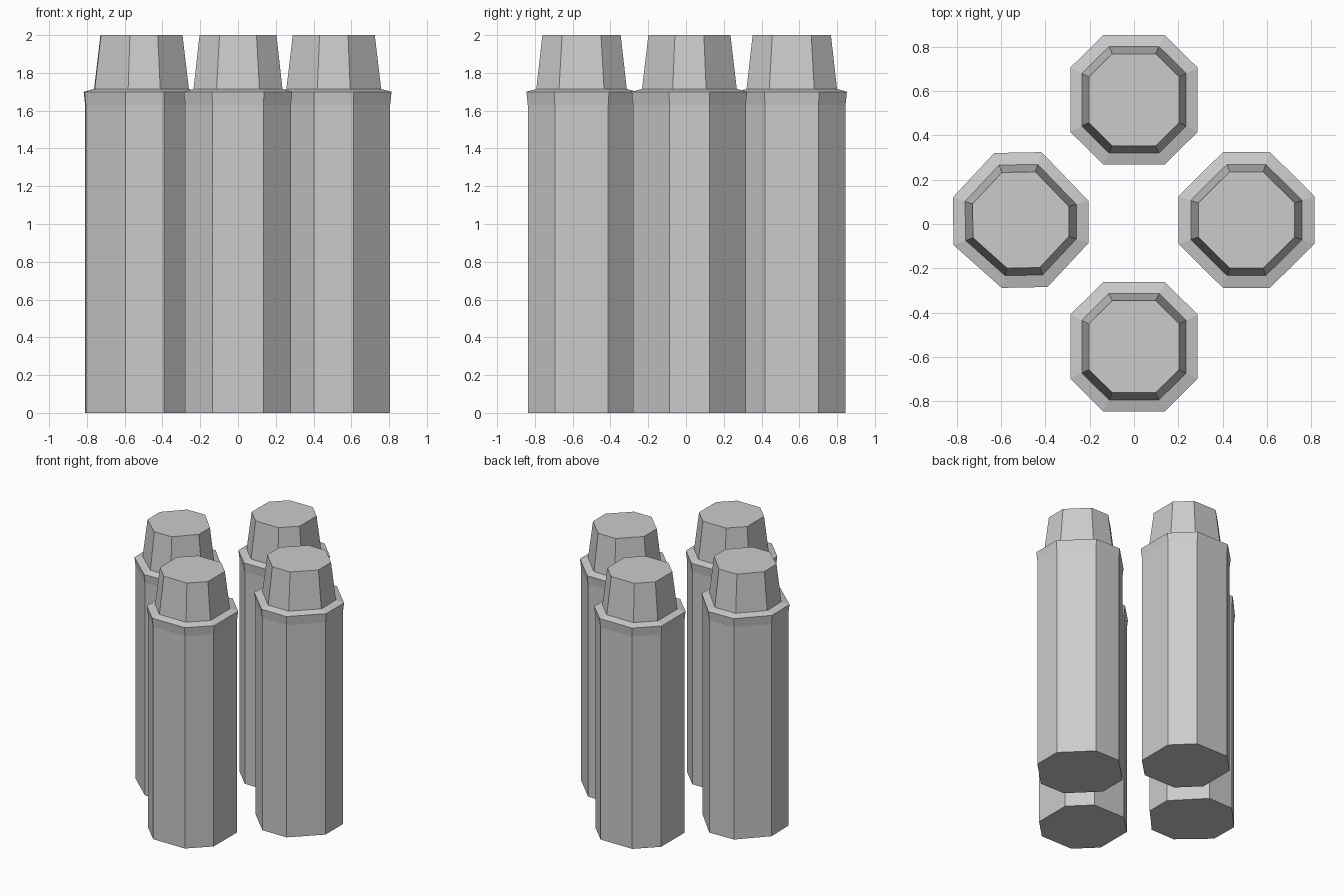
import bpy, bmesh

if "Cube" in bpy.data.objects:
    bpy.data.objects.remove(bpy.data.objects["Cube"])

# (height, scale of the cross-section): body, flared rim, sloped shoulder, tapered plug
RINGS = [(0, 0.975), (1.63, 0.975), (1.70, 1.0), (1.715, 0.82), (2.0, 0.71)]


def octagon(half_x, half_y, flat_x, flat_y):
    """Eight-sided section with chosen straight-side half lengths."""
    return [(half_x, -flat_y), (half_x, flat_y), (flat_x, half_y), (-flat_x, half_y),
            (-half_x, flat_y), (-half_x, -flat_y), (-flat_x, -half_y), (flat_x, -half_y)]


def column(name, cx, cy, section):
    """Stack scaled copies of the section and skin them."""
    bm = bmesh.new()
    loops = [[bm.verts.new((cx + x * s, cy + y * s, z)) for x, y in section]
             for z, s in RINGS]
    n = len(section)
    for low, high in zip(loops, loops[1:]):
        for i in range(n):
            j = (i + 1) % n
            bm.faces.new((low[i], low[j], high[j], high[i]))
    bm.faces.new(loops[0][::-1])
    bm.faces.new(loops[-1])
    bmesh.ops.recalc_face_normals(bm, faces=bm.faces)
    mesh = bpy.data.meshes.new(name)
    bm.to_mesh(mesh)
    bm.free()
    obj = bpy.data.objects.new(name, mesh)
    bpy.context.collection.objects.link(obj)


# front and back columns: nearly regular octagons
near = octagon(0.287, 0.292, 0.138, 0.145)
column("front_column", 0.0, -0.553, near)
column("back_column", 0.0, 0.56, near)

# right column: wider chamfers
column("right_column", 0.507, 0.018, octagon(0.306, 0.306, 0.106, 0.108))

# left column: same size, slightly skewed section
skewed = [(0.306, -0.104), (0.306, 0.086), (0.094, 0.306), (-0.119, 0.302),
          (-0.306, 0.102), (-0.302, -0.113), (-0.086, -0.306), (0.121, -0.302)]
column("left_column", -0.511, 0.018, skewed)
